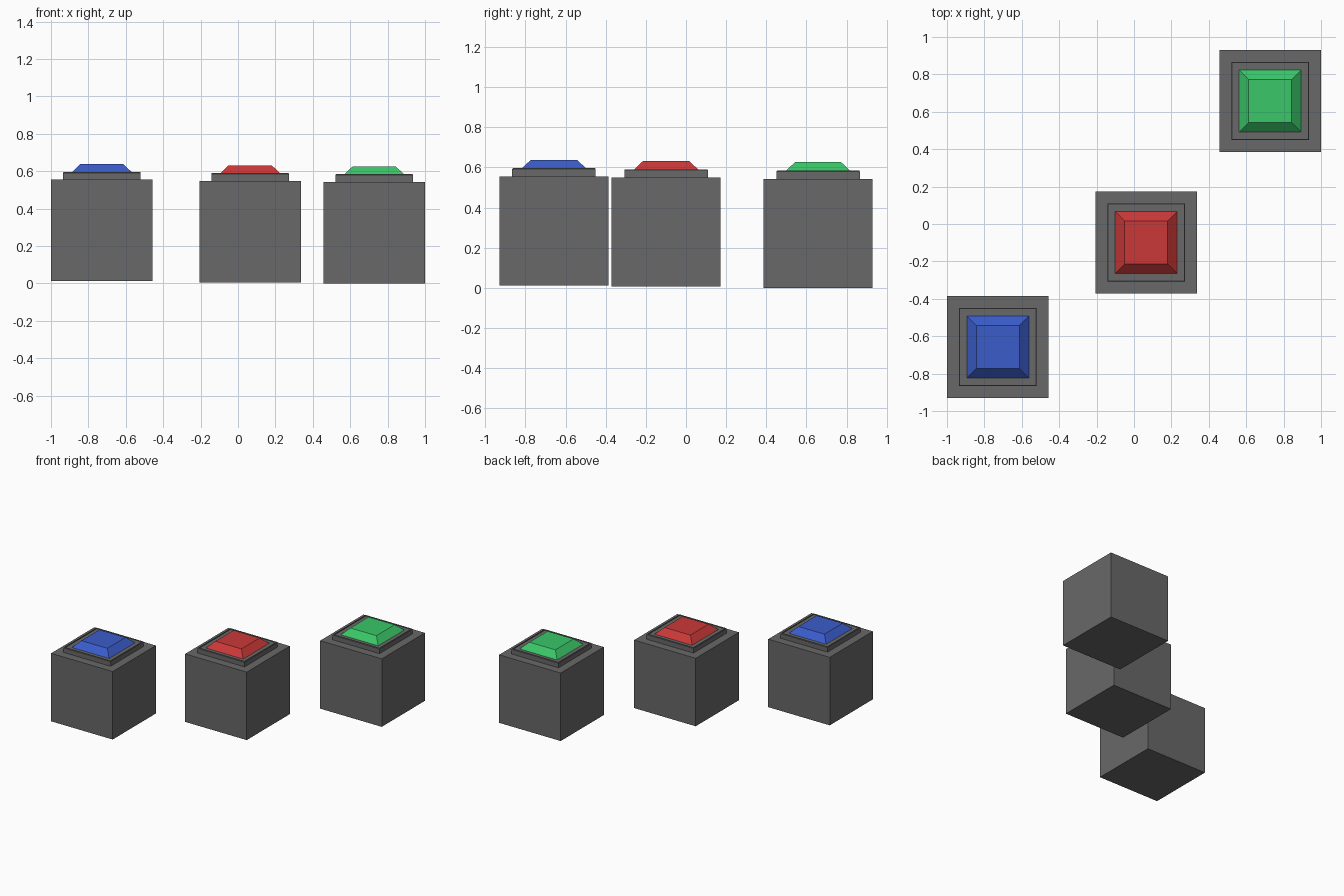
import bpy
import bmesh

if "Cube" in bpy.data.objects:
    bpy.data.objects.remove(bpy.data.objects["Cube"])


def material(name, rgb):
    m = bpy.data.materials.new(name)
    m.diffuse_color = (*rgb, 1)
    m.use_nodes = True
    m.node_tree.nodes["Principled BSDF"].inputs["Base Color"].default_value = m.diffuse_color
    return m


def stacked_squares(name, rings, location, mat):
    """Square loft through (half width, height) rings, capped at both ends."""
    bm = bmesh.new()
    loops = [[bm.verts.new((sx * h, sy * h, z))
              for sx, sy in ((-1, -1), (1, -1), (1, 1), (-1, 1))]
             for h, z in rings]
    for a, b in zip(loops, loops[1:]):
        for i in range(4):
            j = (i + 1) % 4
            bm.faces.new((a[i], a[j], b[j], b[i]))
    bm.faces.new(loops[0][::-1])
    bm.faces.new(loops[-1])
    me = bpy.data.meshes.new(name)
    bm.to_mesh(me)
    bm.free()
    me.materials.append(mat)
    ob = bpy.data.objects.new(name, me)
    ob.location = location
    bpy.context.collection.objects.link(ob)
    return ob


grey = material("dark grey", (0.14, 0.14, 0.14))
colours = {
    "blue": material("blue", (0.042, 0.107, 0.59)),
    "red": material("red", (0.59, 0.04, 0.04)),
    "green": material("green", (0.042, 0.57, 0.14)),
}

# Cross-sections (half width, height above the pedestal bottom)
pedestal = [(0.272, 0.0), (0.272, 0.543)]
# Thin raised rim around a shallow tray
tray = [(0.208, 0.541), (0.208, 0.58), (0.205, 0.584),
        (0.200, 0.584), (0.200, 0.578)]
button = [(0.166, 0.5775), (0.115, 0.626)]

# Three pedestals, each with its own button colour
for colour, place in (("blue", (-0.728, -0.658, 0.012)),
                      ("red", (0.065, -0.099, 0.006)),
                      ("green", (0.728, 0.658, 0.0))):
    stacked_squares(colour + "_pedestal", pedestal, place, grey)
    stacked_squares(colour + "_button_tray", tray, place, grey)
    stacked_squares(colour + "_button", button, place, colours[colour])
